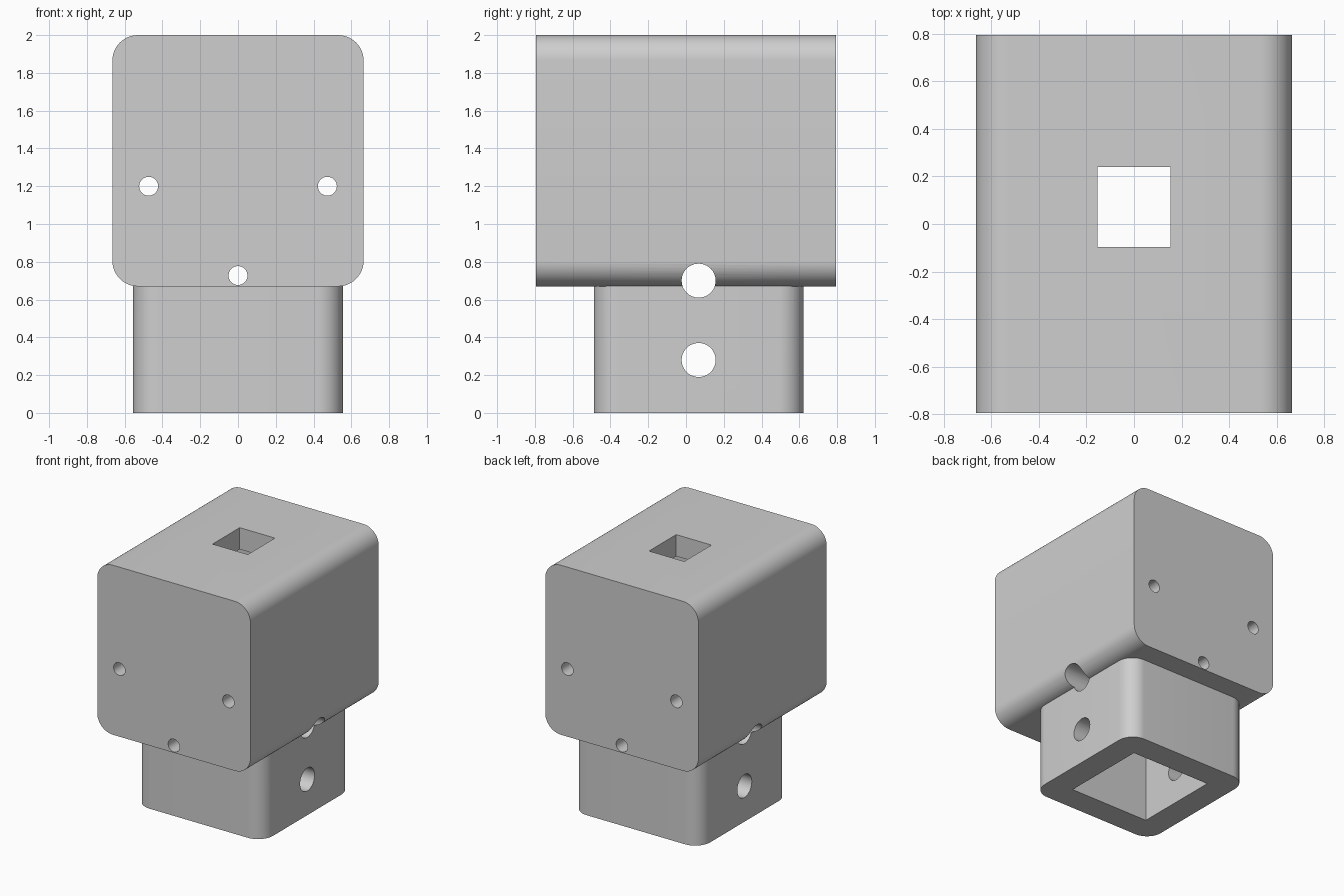
import bpy, math
from mathutils import Vector

default = bpy.data.objects.get("Cube")
if default:
    bpy.data.objects.remove(default, do_unlink=True)

grey = bpy.data.materials.new("plain grey")
grey.use_nodes = True
COLOUR = (0.62, 0.62, 0.62, 1)
grey.diffuse_color = COLOUR
grey.node_tree.nodes["Principled BSDF"].inputs["Base Color"].default_value = COLOUR

NECK_Y = 0.067


def activate(ob):
    bpy.ops.object.select_all(action='DESELECT')
    ob.select_set(True)
    bpy.context.view_layer.objects.active = ob


def apply_modifier(ob, mod):
    activate(ob)
    bpy.ops.object.modifier_apply(modifier=mod.name)


def box(name, low, high, axis=None, radius=0.0):
    """Box between two corners; edges parallel to axis are rounded."""
    low, high = Vector(low), Vector(high)
    bpy.ops.mesh.primitive_cube_add(size=1, location=(low + high) / 2)
    ob = bpy.context.object
    ob.name = name
    ob.scale = high - low
    bpy.ops.object.transform_apply(location=True, rotation=False, scale=True)
    ob.data.materials.append(grey)
    if radius:
        weights = ob.data.attributes.new("bevel_weight_edge", 'FLOAT', 'EDGE')
        for edge in ob.data.edges:
            a, b = (ob.data.vertices[i].co for i in edge.vertices)
            weights.data[edge.index].value = float(abs((b - a).normalized()[axis]) > 0.9)
        mod = ob.modifiers.new("round", 'BEVEL')
        mod.limit_method = 'WEIGHT'
        mod.width = radius
        mod.segments = 12
        apply_modifier(ob, mod)
    return ob


def rod(name, centre, radius, rotation):
    bpy.ops.mesh.primitive_cylinder_add(vertices=48, radius=radius, depth=3,
                                        location=centre, rotation=rotation)
    ob = bpy.context.object
    ob.name = name
    ob.data.materials.append(grey)
    return ob


def combine(target, other, operation):
    mod = target.modifiers.new(operation, 'BOOLEAN')
    mod.operation = operation
    mod.solver = 'EXACT'
    mod.object = other
    apply_modifier(target, mod)
    bpy.data.objects.remove(other, do_unlink=True)


# Rounded housing block with the narrower neck beneath it
housing = box("housing", (-0.665, -0.795, 0.67), (0.665, 0.795, 2), 1, 0.135)
neck = box("neck", (-0.555, NECK_Y - 0.555, 0), (0.555, NECK_Y + 0.555, 1.2), 2, 0.13)
combine(housing, neck, 'UNION')

# Square socket from below, opening into a smaller window in the top
combine(housing, box("socket", (-0.35, NECK_Y - 0.35, -0.2),
                     (0.35, NECK_Y + 0.35, 1.83)), 'DIFFERENCE')
combine(housing, box("top_window", (-0.153, -0.097, 1.5),
                     (0.153, 0.24, 2.2)), 'DIFFERENCE')

# Cross pin holes from side to side
for z in (0.28, 0.70):
    combine(housing, rod("pin_hole", (0, NECK_Y, z), 0.09,
                         (0, math.pi / 2, 0)), 'DIFFERENCE')

# Small bolt holes from front to back
for x, z in ((-0.473, 1.2), (0.473, 1.2), (0, 0.727)):
    combine(housing, rod("bolt_hole", (x, 0, z), 0.05,
                         (math.pi / 2, 0, 0)), 'DIFFERENCE')

housing.name = "socket_housing"
activate(housing)
bpy.ops.object.shade_smooth_by_angle(angle=math.radians(30))
